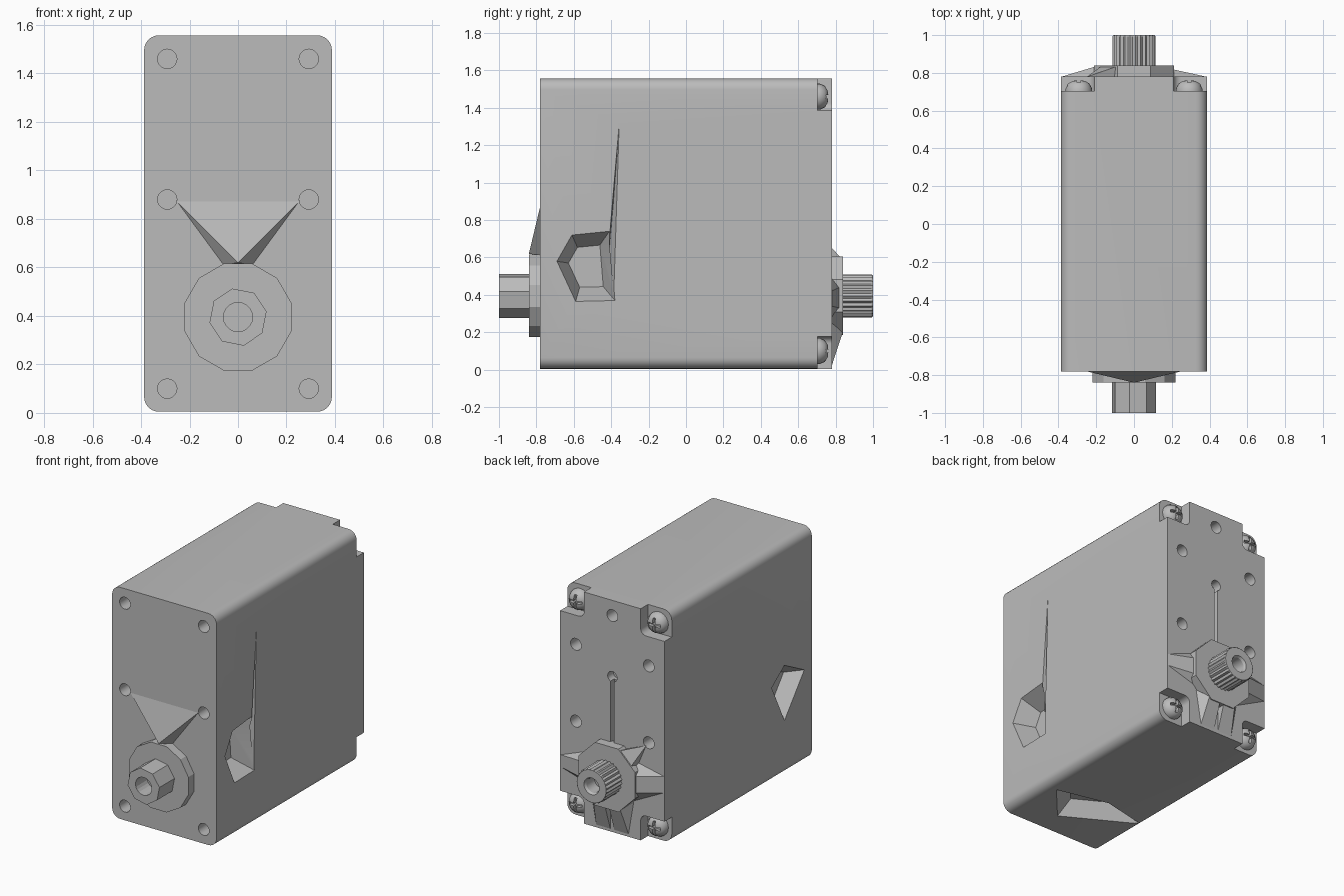
import bpy, bmesh, math
from mathutils import Vector

cube = bpy.data.objects.get("Cube")
if cube:
    bpy.data.objects.remove(cube, do_unlink=True)

grey = bpy.data.materials.new("housing grey")
grey.use_nodes = True
grey.diffuse_color = (0.5, 0.5, 0.5, 1)
grey.node_tree.nodes["Principled BSDF"].inputs["Base Color"].default_value = (0.5, 0.5, 0.5, 1)

AXIS_Z = 0.395   # height of the output axis
HALF = 0.78      # half depth of the housing


def finish(name, bm, angle=None):
    bmesh.ops.recalc_face_normals(bm, faces=bm.faces[:])
    mesh = bpy.data.meshes.new(name)
    bm.to_mesh(mesh)
    bm.free()
    obj = bpy.data.objects.new(name, mesh)
    bpy.context.collection.objects.link(obj)
    mesh.materials.append(grey)
    if angle:
        smooth(obj, angle)
    return obj


def activate(obj):
    bpy.ops.object.select_all(action='DESELECT')
    obj.select_set(True)
    bpy.context.view_layer.objects.active = obj


def smooth(obj, angle):
    activate(obj)
    bpy.ops.object.shade_smooth_by_angle(angle=math.radians(angle))


def box(name, low, high, bevel=0, segments=6):
    """Box whose edges along y may be rounded."""
    bm = bmesh.new()
    bmesh.ops.create_cube(bm, size=1)
    for v in bm.verts:
        v.co = Vector([low[i] if v.co[i] < 0 else high[i] for i in range(3)])
    if bevel:
        edges = [e for e in bm.edges if abs(e.verts[0].co.y - e.verts[1].co.y) > 0.01]
        bmesh.ops.bevel(bm, geom=edges, offset=bevel, segments=segments,
                        profile=0.5, affect='EDGES')
    return finish(name, bm)


def lathe(name, profile, sides, x=0, z=AXIS_Z, turn=0.0, groove=1.0, angle=None):
    """Spin (radius, y) points about an axis along y; groove pulls in alternate sides."""
    bm = bmesh.new()
    outer = max(r for r, y in profile)
    rings = []
    for r, y in profile:
        ring = []
        for i in range(sides if r else 1):
            a = math.tau * (i + turn) / sides
            k = r * (groove if r == outer and i % 2 else 1)
            ring.append(bm.verts.new((x + k * math.cos(a), y, z + k * math.sin(a))))
        rings.append(ring)
    for a, b in zip(rings, rings[1:]):
        for i in range(sides):
            j = (i + 1) % sides
            face = [a[i % len(a)], a[j % len(a)], b[j % len(b)], b[i % len(b)]]
            bm.faces.new(list(dict.fromkeys(face)))
    return finish(name, bm, angle)


def rod(name, r, y0, y1, sides, x=0, z=AXIS_Z, turn=0.0):
    return lathe(name, [(0, y0), (r, y0), (r, y1), (0, y1)], sides, x, z, turn)


def hull(name, points):
    bm = bmesh.new()
    for p in points:
        bm.verts.new(p)
    res = bmesh.ops.convex_hull(bm, input=bm.verts[:])
    loose = [v for v in bm.verts if not v.link_faces]
    bmesh.ops.delete(bm, geom=loose, context='VERTS')
    return finish(name, bm)


def cut(obj, cutter):
    mod = obj.modifiers.new("cut", 'BOOLEAN')
    mod.operation, mod.solver, mod.object = 'DIFFERENCE', 'EXACT', cutter
    cutter.hide_render = True
    activate(obj)
    bpy.ops.object.modifier_apply(modifier=mod.name)
    bpy.data.objects.remove(cutter, do_unlink=True)


def pocket(outline, place, depth):
    """Tapered recess: outline on the surface, shrunk at the floor."""
    cu = sum(p[0] for p in outline) / len(outline)
    cv = sum(p[1] for p in outline) / len(outline)
    pts = [place(u, v, d) for u, v in outline for d in (-0.02, 0)]
    pts += [place(cu + (u - cu) * 0.6, cv + (v - cv) * 0.6, depth) for u, v in outline]
    return hull("pocket_cutter", pts)


# Housing block with rounded long edges
body = box("housing", (-0.387, -HALF, 0.005), (0.387, HALF, 1.557), bevel=0.06)

# Corner notches at the back, each holding a cross-head screw
for s in (-1, 1):
    for end, z in (("lower", 0.1), ("upper", 1.46)):
        z0, z1 = (-0.3, 0.178) if end == "lower" else (1.385, 1.9)
        x0, x1 = sorted((s * 0.21, s * 0.7))
        cut(body, box("notch_cutter", (x0, 0.703, z0), (x1, 0.9, z1), bevel=0.04))
        side = "left" if s > 0 else "right"
        x = s * 0.292
        screw = lathe(f"{end}_{side}_screw", [(0, 0.69), (0.07, 0.69), (0.07, 0.715),
                      (0.058, 0.742), (0.035, 0.757), (0, 0.763)], 20, x, z, angle=35)
        for w, h in ((0.045, 0.009), (0.009, 0.045)):
            cut(screw, box("slot_cutter", (x - w, 0.735, z - h), (x + w, 0.8, z + h)))

# Mounting holes, front and back
for s in (-1, 1):
    for z in (0.1, 0.88, 1.46):
        cut(body, rod("hole_cutter", 0.04, -0.85, -0.66, 20, s * 0.292, z))
    for z in (0.675, 1.19):
        cut(body, rod("hole_cutter", 0.04, 0.66, 0.85, 20, s * 0.27, z))
cut(body, rod("hole_cutter", 0.04, 0.66, 0.85, 20, 0, 1.455))

# Keyhole slot above the rear boss, narrow groove below it
cut(body, rod("hole_cutter", 0.035, 0.72, 0.85, 20, 0, 1.045))
cut(body, box("slot_cutter", (-0.013, 0.74, 0.5), (0.013, 0.85, 1.03)))

# Angular side and bottom recesses
cut(body, pocket([(-0.69, 0.58), (-0.61, 0.72), (-0.41, 0.74), (-0.38, 0.37), (-0.59, 0.365)],
                 lambda u, v, d: (0.387 - d, u, v), 0.13))
cut(body, hull("sliver_cutter", [(0.4, -0.41, 0.72), (0.4, -0.345, 1.48), (0.4, -0.38, 0.38),
                                 (0.33, -0.41, 0.6)]))
cut(body, pocket([(-0.355, 0.64), (-0.49, 0.74), (-0.7, 0.63), (-0.49, 0.37)],
                 lambda u, v, d: (-0.387 + d, u, v), 0.1))
cut(body, pocket([(0.3, -0.38), (0.09, -0.62), (-0.36, -0.37), (-0.05, -0.3)],
                 lambda u, v, d: (u, v, 0.005 + d), 0.1))
smooth(body, 25)

# Front boss, idler stub and its bore
rod("front_boss", 0.228, -0.76, -0.84, 12, turn=0.5)
stub = rod("front_stub", 0.12, -0.82, -1.0, 8, turn=0.25)
cut(stub, rod("bore_cutter", 0.06, -1.05, -0.88, 20))

# Sloping web from the upper holes down to the front boss
hull("front_web", [(-0.255, -0.779, 0.875), (0.255, -0.779, 0.875), (0, -0.84, 0.62),
                   (-0.06, -0.779, 0.61), (0.06, -0.779, 0.61)])

# Rear boss with its angular flares
rod("rear_boss", 0.228, 0.76, 0.84, 8, turn=0.5)
hull("right_flare", [(-0.386, 0.779, 0.48), (-0.386, 0.779, 0.37), (-0.19, 0.838, 0.45),
                     (-0.19, 0.838, 0.34), (-0.15, 0.779, 0.25), (-0.15, 0.779, 0.53)])
hull("left_flare", [(0.386, 0.779, 0.42), (0.386, 0.779, 0.34), (0.2, 0.82, 0.44),
                    (0.2, 0.82, 0.33), (0.18, 0.779, 0.28), (0.18, 0.779, 0.5)])
hull("hole_flare", [(-0.25, 0.779, 0.65), (-0.08, 0.838, 0.59), (-0.17, 0.838, 0.5),
                    (-0.08, 0.779, 0.58), (-0.18, 0.779, 0.48)])
for s, side in ((1, "left"), (-1, "right")):
    hull(f"{side}_lower_flare", [(s * 0.015, 0.779, 0.02), (s * 0.12, 0.779, 0.02),
                                 (s * 0.015, 0.838, 0.2), (s * 0.1, 0.838, 0.2),
                                 (s * 0.015, 0.779, 0.25), (s * 0.16, 0.779, 0.25)])

# Splined output shaft with a stepped bore
lathe("output_shaft", [(0, 0.82), (0.115, 0.82), (0.115, 0.993), (0.108, 1.0), (0.056, 1.0),
                       (0.048, 0.985), (0.048, 0.9), (0, 0.9)], 50, groove=0.92)
